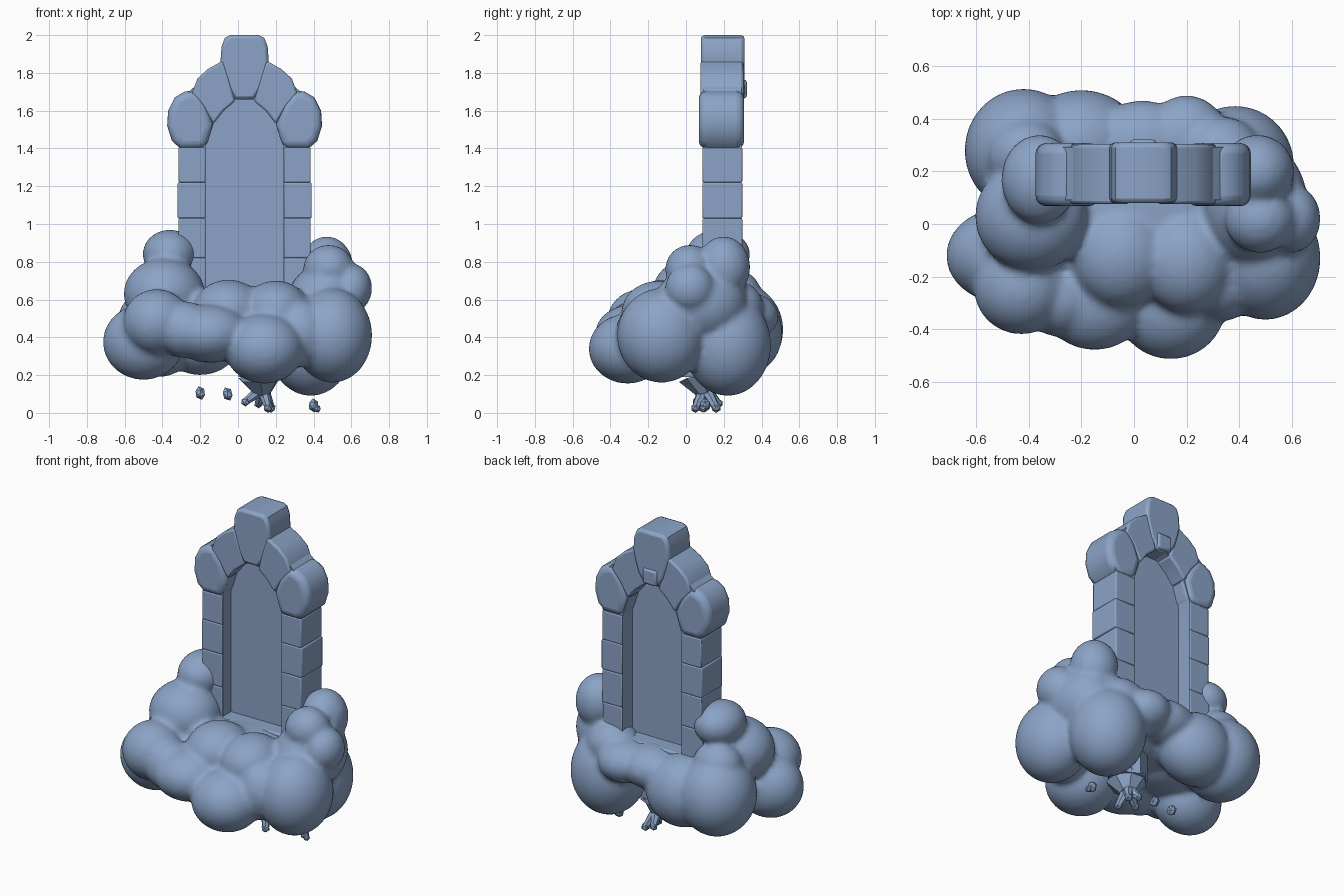
import bpy, bmesh, math, random
from mathutils import Vector, Matrix

if "Cube" in bpy.data.objects:
    bpy.data.objects.remove(bpy.data.objects["Cube"])

random.seed(4)
blue = bpy.data.materials.new("dusty blue")
blue.diffuse_color = (0.26, 0.37, 0.57, 1)
blue.use_nodes = True
blue.node_tree.nodes["Principled BSDF"].inputs["Base Color"].default_value = blue.diffuse_color
CX = 0.035  # centre line of the archway


def finish(name, bm, bevel=0.0, segments=2):
    bmesh.ops.recalc_face_normals(bm, faces=bm.faces)
    me = bpy.data.meshes.new(name)
    bm.to_mesh(me)
    bm.free()
    me.materials.append(blue)
    ob = bpy.data.objects.new(name, me)
    bpy.context.collection.objects.link(ob)
    if bevel:
        mod = ob.modifiers.new("rounded edges", 'BEVEL')
        mod.width, mod.segments = bevel, segments
        mod.limit_method = 'ANGLE'
        mod.angle_limit = math.radians(50)
    bpy.ops.object.select_all(action='DESELECT')
    ob.select_set(True)
    bpy.context.view_layer.objects.active = ob
    bpy.ops.object.shade_smooth_by_angle(angle=math.radians(35))
    return ob


def slab(name, points, y0, y1, bevel=0.0, side=1, segments=2):
    """Extrude an x-z outline (x measured from the arch centre) from y0 to y1."""
    bm = bmesh.new()
    vs = [bm.verts.new((CX + side * x, y0, z)) for x, z in points]
    face = bm.faces.new(vs)
    ext = bmesh.ops.extrude_face_region(bm, geom=[face])
    moved = [v for v in ext["geom"] if isinstance(v, bmesh.types.BMVert)]
    bmesh.ops.translate(bm, verts=moved, vec=(0, y1 - y0, 0))
    return finish(name, bm, bevel, segments)


def rect(x0, x1, z0, z1):
    return [(x0, z0), (x1, z0), (x1, z1), (x0, z1)]


def mirrored(points):
    return points + [(-x, z) for x, z in reversed(points)]


# Stone archway: pillars, bulging shoulder stones and arch stones, mirrored
shoulder = [(0.205, 1.40), (0.34, 1.40), (0.385, 1.44), (0.41, 1.52), (0.405, 1.60),
            (0.37, 1.67), (0.32, 1.70), (0.26, 1.71), (0.20, 1.63), (0.165, 1.53)]
arch = [(0.165, 1.53), (0.22, 1.62), (0.28, 1.69), (0.25, 1.77), (0.195, 1.82),
        (0.115, 1.865), (0.08, 1.76), (0.05, 1.65), (0.11, 1.60)]
core = [(0.207, 0.55), (0.345, 0.55), (0.345, 1.40), (0.385, 1.52), (0.355, 1.65),
        (0.25, 1.74), (0.19, 1.80), (0.11, 1.85), (0, 1.85), (0, 1.665), (0.055, 1.655),
        (0.113, 1.60), (0.168, 1.53), (0.207, 1.41)]
joints = [0.55, 0.82, 1.03, 1.22, 1.405]
for side, label in ((-1, "left"), (1, "right")):
    slab(f"{label}_arch_core", core, 0.092, 0.293, 0, side)
    for i in range(4):
        w = 0.355 - 0.005 * (i % 2)
        slab(f"{label}_pillar_block_{i + 1}", rect(0.207, w, joints[i], joints[i + 1]),
             0.087, 0.298, 0.007, side)
    slab(f"{label}_shoulder_stone", shoulder, 0.068, 0.308, 0.04, side, 4)
    slab(f"{label}_arch_stone", arch, 0.076, 0.304, 0.012, side)

# Keystone with its small rear boss
half = [(0.05, 1.66), (0.09, 1.72), (0.115, 1.80), (0.128, 1.86), (0.122, 1.94),
        (0.105, 1.985), (0.075, 2.0)]
slab("keystone", mirrored(half), 0.079, 0.31, 0.018)
slab("rear_keystone_boss", rect(-0.05, 0.05, 1.665, 1.765), 0.26, 0.322, 0.015)

# Door panel with pointed top, and the threshold
edge = [(0.215, 0.55), (0.215, 1.41), (0.175, 1.53), (0.12, 1.61), (0.055, 1.67)]
slab("door_panel", mirrored(edge), 0.175, 0.195)
slab("threshold", rect(-0.215, 0.215, 0.55, 0.635), 0.08, 0.30, 0.01)

# Cloud: overlapping puffs fused to one skin; centre x, y, z and radii
puffs = [
    # left side and left top
    (-.50, -.12, .375, .215, .18, .20), (-.43, -.24, .48, .18, .18, .175),
    (-.39, .03, .63, .215, .21, .19), (-.36, .17, .84, .145, .17, .13),
    (-.41, .26, .62, .15, .14, .14),
    # right side and right top
    (.50, -.13, .41, .21, .235, .25), (.385, .22, .36, .225, .23, .27),
    (.48, .02, .76, .135, .13, .13), (.47, .20, .77, .14, .14, .165),
    (.60, .02, .66, .11, .13, .13), (.46, .08, .58, .20, .24, .21),
    # front row
    (.14, -.31, .34, .21, .205, .185), (-.15, -.28, .42, .21, .20, .155),
    (-.05, -.12, .54, .19, .20, .165), (.20, -.14, .54, .18, .20, .16),
    (.33, -.22, .42, .15, .15, .18), (-.28, -.28, .44, .15, .15, .15),
    # back row
    (-.42, .28, .44, .225, .235, .25), (-.20, .31, .42, .23, .20, .22),
    (.20, .32, .51, .16, .17, .13), (.03, .30, .51, .20, .17, .13),
    (.33, .26, .56, .16, .15, .14),
    # middle
    (0, .05, .49, .45, .28, .15), (-.25, -.02, .45, .28, .24, .14),
    (.22, .02, .45, .22, .20, .14),
]
bm = bmesh.new()
for x, y, z, rx, ry, rz in puffs:
    m = Matrix.Translation((x, y, z)) @ Matrix.Diagonal((rx, ry, rz, 1))
    bmesh.ops.create_icosphere(bm, subdivisions=4, radius=1, matrix=m)
cloud = finish("cloud", bm)
mod = cloud.modifiers.new("fuse puffs", 'REMESH')
mod.mode, mod.voxel_size, mod.use_smooth_shade = 'VOXEL', 0.018, True
mod = cloud.modifiers.new("soften", 'SMOOTH')
mod.factor, mod.iterations = 0.5, 4


def limb(bm, a, b, r0, r1):
    a, b = Vector(a), Vector(b)
    rot = (b - a).to_track_quat('Z', 'Y').to_matrix().to_4x4()
    bmesh.ops.create_cone(bm, cap_ends=True, segments=7, radius1=r0, radius2=r1,
                          depth=(b - a).length,
                          matrix=Matrix.Translation((a + b) / 2) @ rot)


# Hanging rock root under the cloud with little branching tips
bm = bmesh.new()
limb(bm, (.12, .08, .36), (.12, .08, .19), .12, .12)
limb(bm, (.12, .08, .19), (.13, .10, .10), .12, .045)
for tip in ((.04, .06, .06), (.16, .05, .026), (.175, .16, .026), (.11, .17, .05)):
    limb(bm, (.13, .10, .13), tip, .035, .02)
    bmesh.ops.create_icosphere(bm, subdivisions=1, radius=.026,
                               matrix=Matrix.Translation(tip))
finish("hanging_root", bm)

# Loose floating pebbles
for i, (x, y, z) in enumerate([(-.20, .10, .105), (-.055, .12, .10), (.40, .10, .04),
                               (.42, .09, .022)]):
    bm = bmesh.new()
    size = .034 if i < 3 else .024
    m = (Matrix.Translation((x, y, z)) @ Matrix.Rotation(random.uniform(-.5, .5), 4, 'Y')
         @ Matrix.Diagonal((.85, .9, 1.1 if i < 3 else .9, 1)))
    bmesh.ops.create_icosphere(bm, subdivisions=1, radius=size, matrix=m)
    finish(f"pebble_{i + 1}", bm)
